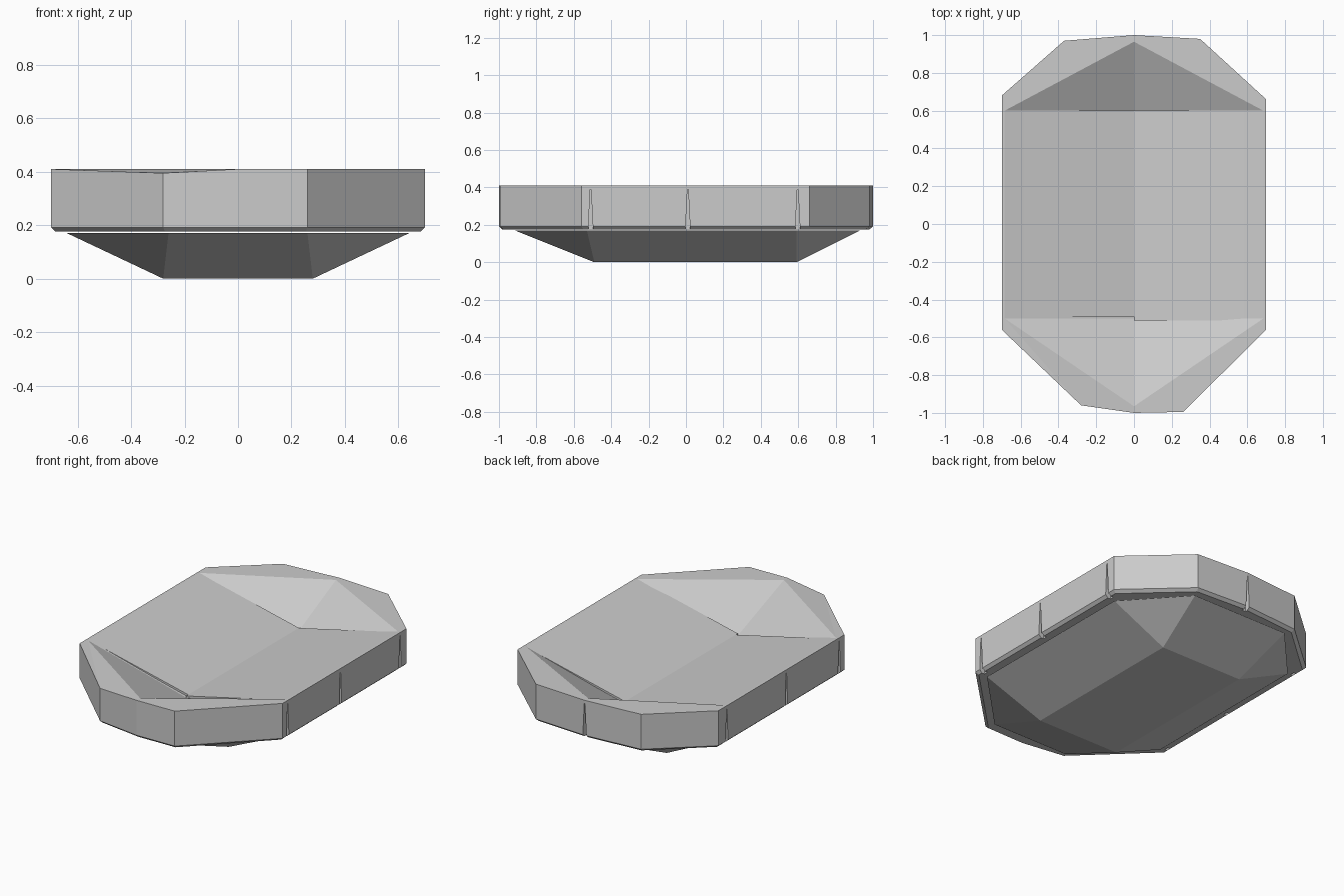
import bpy, bmesh
from mathutils import Vector

if "Cube" in bpy.data.objects:
    bpy.data.objects.remove(bpy.data.objects["Cube"])


def make(name, verts, faces):
    bm = bmesh.new()
    vs = [bm.verts.new(v) for v in verts]
    for f in faces:
        bm.faces.new([vs[i] for i in f])
    bmesh.ops.recalc_face_normals(bm, faces=bm.faces[:])
    me = bpy.data.meshes.new(name)
    bm.to_mesh(me)
    bm.free()
    ob = bpy.data.objects.new(name, me)
    bpy.context.collection.objects.link(ob)
    return ob


# Outer rim: ten-sided wall with a small lower chamfer and a V-shaped well
outline = [(.70, -.56), (.70, .66), (.35, .98), (0, 1), (-.37, .97),
           (-.70, .68), (-.70, -.56), (-.28, -.96), (0, -1), (.26, -.995)]
n = len(outline)
verts = [(x, y, .395 if (x, y) == (-.28, -.96) else .41) for x, y in outline]
verts += [(x, y, .192) for x, y in outline]
verts += [(x * .975, y * .982, .176) for x, y in outline]
faces = [(r * n + i, r * n + (i + 1) % n, (r + 1) * n + (i + 1) % n, (r + 1) * n + i)
         for r in range(2) for i in range(n)]
faces.append(tuple(range(2 * n, 3 * n)))
w = 3 * n
verts += [(.685, -.50, .41), (.685, .60, .41), (0, .965, .41),
          (-.685, .60, .41), (-.685, -.50, .41), (0, -.965, .41),
          (0, .60, .232), (0, -.50, .232)]
# rim top
faces += [(0, 1, w + 1, w), (5, 6, w + 4, w + 3),
          (1, 2, w + 1), (2, 3, w + 2, w + 1), (3, 4, w + 3, w + 2), (4, 5, w + 3),
          (6, 7, w + 4), (7, 8, w + 5, w + 4), (8, 9, w, w + 5), (9, 0, w)]
# well: sloped sides and two pointed ends
faces += [(w, w + 1, w + 6, w + 7), (w + 3, w + 4, w + 7, w + 6),
          (w + 1, w + 2, w + 6), (w + 2, w + 3, w + 6),
          (w + 4, w + 5, w + 7), (w + 5, w, w + 7)]
rim = make("outer_rim", verts, faces)

# Floor: thin V-shaped panels lying in the well
for name, s, y0 in (("floor_right", 1, -.51), ("floor_left", -1, -.49)):
    prof = [(s * .69, .408), (0, .25), (0, .236), (s * .69, .402)]
    v = [(x, y, z) for y in (y0, .60) for x, z in prof]
    make(name, v, [(0, 1, 2, 3), (4, 5, 6, 7)] +
         [(i, (i + 1) % 4, 4 + (i + 1) % 4, 4 + i) for i in range(4)])

# Hull: eight-sided top lofted to a flat rectangular bottom
top = [(.64, -.53), (.64, .59), (.33, .93), (-.33, .93),
       (-.64, .59), (-.64, -.53), (-.26, -.915), (.26, -.915)]
verts = [(x, y, .17) for x, y in top]
verts += [(.28, -.49, 0), (.28, .59, 0), (-.28, .59, 0), (-.28, -.49, 0)]
make("hull", verts, [tuple(range(8)), (8, 9, 10, 11),
                     (0, 1, 9, 8), (1, 2, 9), (2, 3, 10, 9), (3, 4, 10),
                     (4, 5, 11, 10), (5, 6, 11), (6, 7, 8, 11), (7, 0, 8)])


# Seams: tapered notches cut into the rim wall
def notch(p, out):
    p, out = Vector(p), Vector(out)
    side = Vector((-out.y, out.x, 0))
    v = []
    for d in (-.035, .05):
        for s, z in ((-.014, .15), (.014, .15), (.002, .39), (-.002, .39)):
            v.append(p + out * d + side * s + Vector((0, 0, z)))
    ob = make("seam_cutter", v, [(0, 1, 2, 3), (4, 5, 6, 7)] +
              [(i, (i + 1) % 4, 4 + (i + 1) % 4, 4 + i) for i in range(4)])
    ob.hide_render = True
    ob.hide_set(True)
    m = rim.modifiers.new("seam", 'BOOLEAN')
    m.operation = 'DIFFERENCE'
    m.solver = 'EXACT'
    m.object = ob


for sx in (1, -1):
    for y in (-.51, .01, .597):
        notch((sx * .70, y, 0), (sx, 0, 0))
notch((0, 1, 0), (0, 1, 0))
